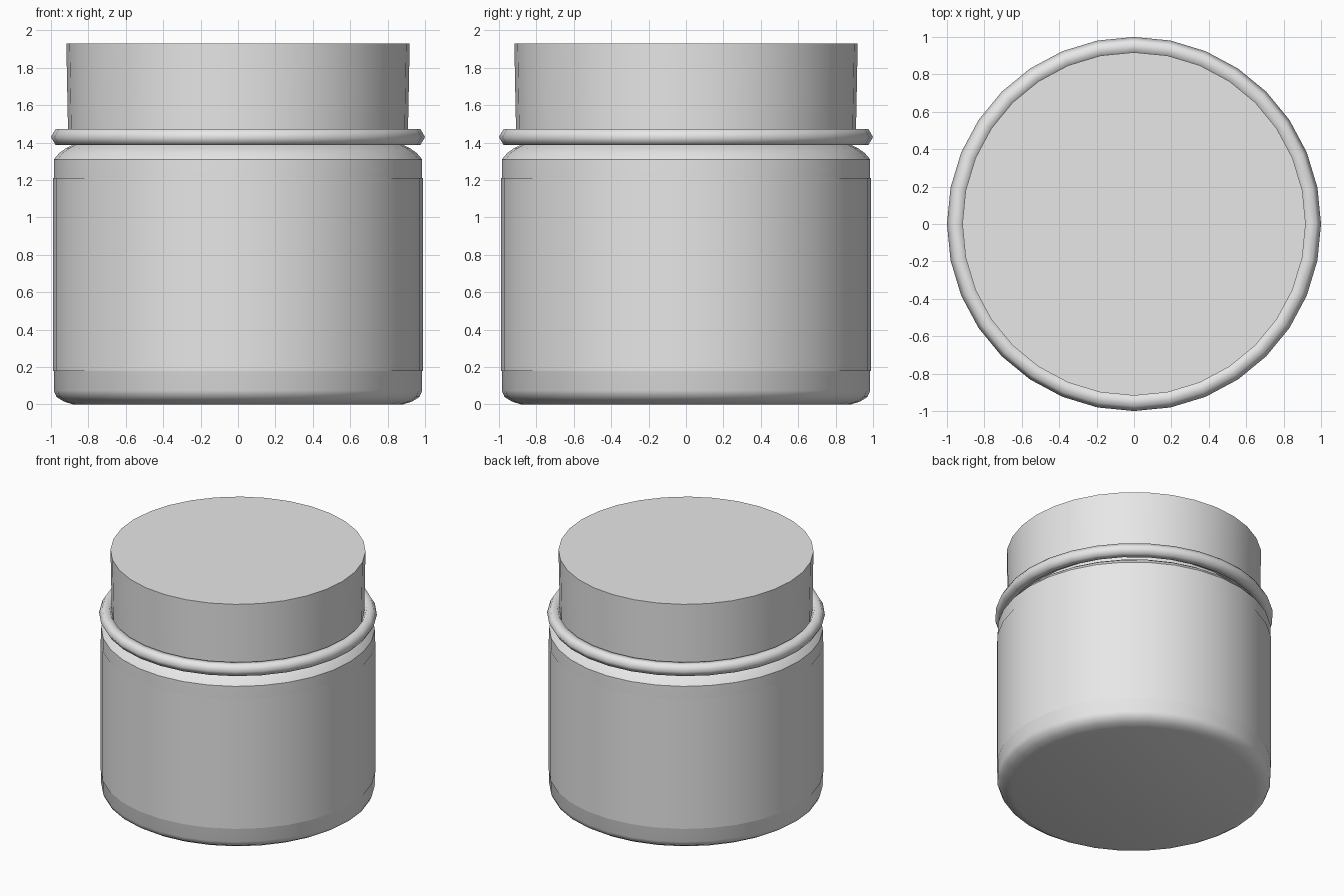
import bpy, bmesh, math

if "Cube" in bpy.data.objects:
    bpy.data.objects.remove(bpy.data.objects["Cube"])

SIDES = 32

mat = bpy.data.materials.new("light_grey")
mat.diffuse_color = (0.8, 0.8, 0.8, 1)
mat.use_nodes = True
mat.node_tree.nodes["Principled BSDF"].inputs["Base Color"].default_value = mat.diffuse_color


def lathe(name, profile, closed=False, caps=False, angle=40):
    """Revolve (radius, z) points around z; optionally close the profile or cap both ends."""
    bm = bmesh.new()
    rings = []
    for r, z in profile:
        rings.append([bm.verts.new((r * math.sin(2 * math.pi * i / SIDES),
                                    r * math.cos(2 * math.pi * i / SIDES), z))
                      for i in range(SIDES)])
    pairs = list(zip(rings, rings[1:]))
    if closed:
        pairs.append((rings[-1], rings[0]))
    for a, b in pairs:
        for i in range(SIDES):
            j = (i + 1) % SIDES
            bm.faces.new((a[j], a[i], b[i], b[j]))
    if caps:
        bm.faces.new(rings[0])
        bm.faces.new(rings[-1][::-1])
    if closed or caps:
        bmesh.ops.recalc_face_normals(bm, faces=bm.faces[:])
    mesh = bpy.data.meshes.new(name)
    bm.to_mesh(mesh)
    bm.free()
    mesh.materials.append(mat)
    ob = bpy.data.objects.new(name, mesh)
    bpy.context.collection.objects.link(ob)
    bpy.ops.object.select_all(action='DESELECT')
    ob.select_set(True)
    bpy.context.view_layer.objects.active = ob
    bpy.ops.object.shade_smooth_by_angle(angle=math.radians(angle))
    return ob


# Jar body with rounded base, shoulder and neck
lathe("jar_body", [(0.88, 0.0), (0.93, 0.015), (0.97, 0.04), (0.985, 0.075),
                   (0.985, 1.31), (0.955, 1.345), (0.92, 1.37), (0.87, 1.395),
                   (0.87, 1.47)], caps=True)

# Wrapped label band
lathe("label", [(0.989, 0.18), (0.989, 1.212)])

# Collar ring, hexagonal in section
lathe("collar_ring", [(0.95 + 0.05 * math.cos(k * math.pi / 3),
                       1.43 + 0.05 * math.sin(k * math.pi / 3)) for k in range(6)],
      closed=True, angle=65)

# Slightly flared lid
lathe("lid", [(0.908, 1.42), (0.918, 1.93)], caps=True)
